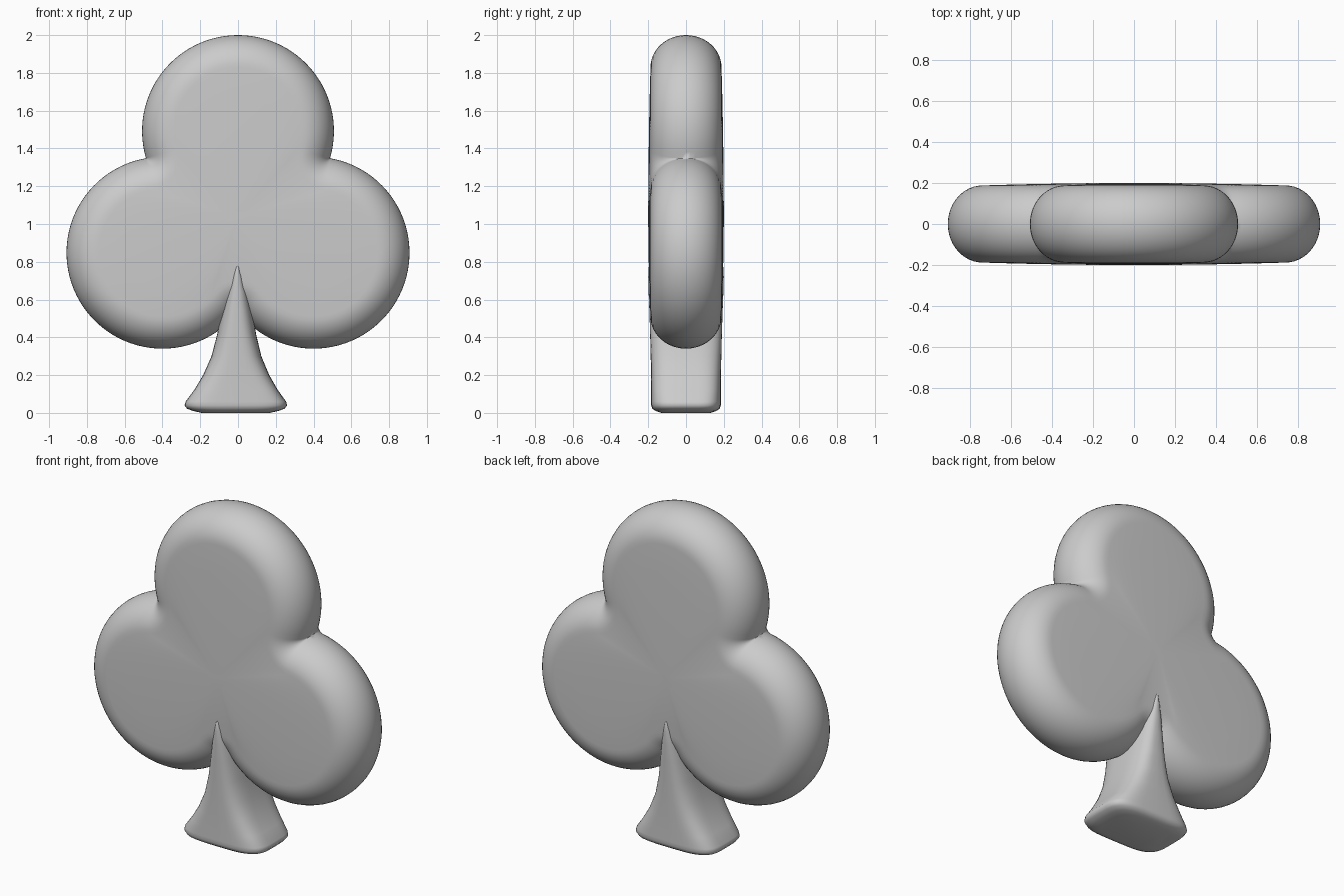
import bpy, bmesh
from math import sin, cos, pi, atan2, sqrt, radians
from mathutils import Vector

cube = bpy.data.objects.get("Cube")
if cube:
    bpy.data.objects.remove(cube)

grey = bpy.data.materials.new("plain grey")
grey.use_nodes = True
grey.diffuse_color = (0.6, 0.6, 0.6, 1)
grey.node_tree.nodes["Principled BSDF"].inputs["Base Color"].default_value = (0.6, 0.6, 0.6, 1)


def skin(name, loops, angle):
    """Bridge equal-length closed loops, cap both ends and shade smooth."""
    bm = bmesh.new()
    rings = [[bm.verts.new(p) for p in loop] for loop in loops]
    for a, b in zip(rings, rings[1:]):
        n = len(a)
        for i in range(n):
            j = (i + 1) % n
            bm.faces.new((a[i], a[j], b[j], b[i]))
    for ring in (rings[0], rings[-1]):
        bm.faces.new(ring)
    bmesh.ops.remove_doubles(bm, verts=bm.verts, dist=0.0005)
    bmesh.ops.recalc_face_normals(bm, faces=bm.faces)
    mesh = bpy.data.meshes.new(name)
    bm.to_mesh(mesh)
    bm.free()
    mesh.materials.append(grey)
    obj = bpy.data.objects.new(name, mesh)
    bpy.context.collection.objects.link(obj)
    bpy.ops.object.select_all(action='DESELECT')
    bpy.context.view_layer.objects.active = obj
    obj.select_set(True)
    bpy.ops.object.shade_smooth_by_angle(angle=radians(angle))
    return obj


# Leaf outline: three overlapping circles, counter-clockwise in x, z
RADIUS = 0.508
MIDDLE = Vector((0, 1.04))
LOBES = [Vector((0, 1.492)), Vector((-0.4, 0.848)), Vector((0.4, 0.848))]


def notch(a, b):
    """Outer crossing point of two neighbouring lobes."""
    mid, gap = (a + b) / 2, b - a
    out = Vector((gap.y, -gap.x)).normalized()
    if out.dot(mid - MIDDLE) < 0:
        out = -out
    return mid + out * sqrt(RADIUS ** 2 - gap.length_squared / 4)


NOTCHES = [notch(LOBES[i], LOBES[(i + 1) % 3]) for i in range(3)]


def arc(centre, radius, start, sweep, count):
    return [centre + radius * Vector((cos(start + sweep * i / count),
                                      sin(start + sweep * i / count)))
            for i in range(count + 1)]


def angle_to(a, b):
    return atan2(b.y - a.y, b.x - a.x)


def outline(inset):
    """Outline moved inwards, fanning around each notch."""
    points = []
    for i, centre in enumerate(LOBES):
        before, after, following = NOTCHES[i - 1], NOTCHES[i], LOBES[(i + 1) % 3]
        start = angle_to(centre, before)
        sweep = (angle_to(centre, after) - start) % (2 * pi)
        points += arc(centre, RADIUS - inset, start, sweep, 56)
        start = angle_to(after, centre)
        sweep = (angle_to(after, following) - start + pi) % (2 * pi) - pi
        points += arc(after, inset, start, sweep, 10)[1:-1]
    return points


def layer(points, y):
    return [(p.x, y, p.y) for p in points]


# Front half from the gently domed middle out to the rounded rim
RIM, EDGE, DOME = 0.17, 0.188, 0.2
half = []
flat = outline(RIM)
for s in (0.1, 0.35, 0.6, 0.8):
    half.append(([MIDDLE + (p - MIDDLE) * s for p in flat],
                 EDGE + (DOME - EDGE) * (1 - s * s)))
for k in range(13):
    t = pi / 2 * k / 12
    half.append((outline(RIM * (1 - sin(t))), EDGE * cos(t)))
loops = [layer(p, -y) for p, y in half]
loops += [layer(p, y) for p, y in reversed(half[:-1])]
skin("clover_leaf", loops, 50)

# Flared stem: height, half width, half depth, squareness
SECTIONS = [(0.006, 0.18, 0.13, 4), (0.01, 0.225, 0.16, 4), (0.022, 0.258, 0.178, 4),
            (0.04, 0.272, 0.184, 4), (0.06, 0.266, 0.184, 4), (0.12, 0.222, 0.184, 4),
            (0.2, 0.175, 0.185, 3.6), (0.3, 0.132, 0.187, 3.2), (0.42, 0.102, 0.19, 3),
            (0.54, 0.084, 0.194, 2.8), (0.64, 0.068, 0.198, 2.6),
            (0.72, 0.045, 0.2, 2.5), (0.77, 0.02, 0.198, 2.5), (0.785, 0.004, 0.19, 2.5)]


def power(v, e):
    return abs(v) ** e * (1 if v > 0 else -1)


def section(z, w, d, square):
    turns = [2 * pi * i / 48 for i in range(48)]
    lean = -0.012 * (1 - z)
    return [(lean + w * power(cos(t), 2 / square), d * power(sin(t), 2 / square), z)
            for t in turns]


stem = [section(*s) for s in SECTIONS]
stem[0] = [(x, y, 0) for x, y, z in stem[0]]
skin("stem", stem, 60)
